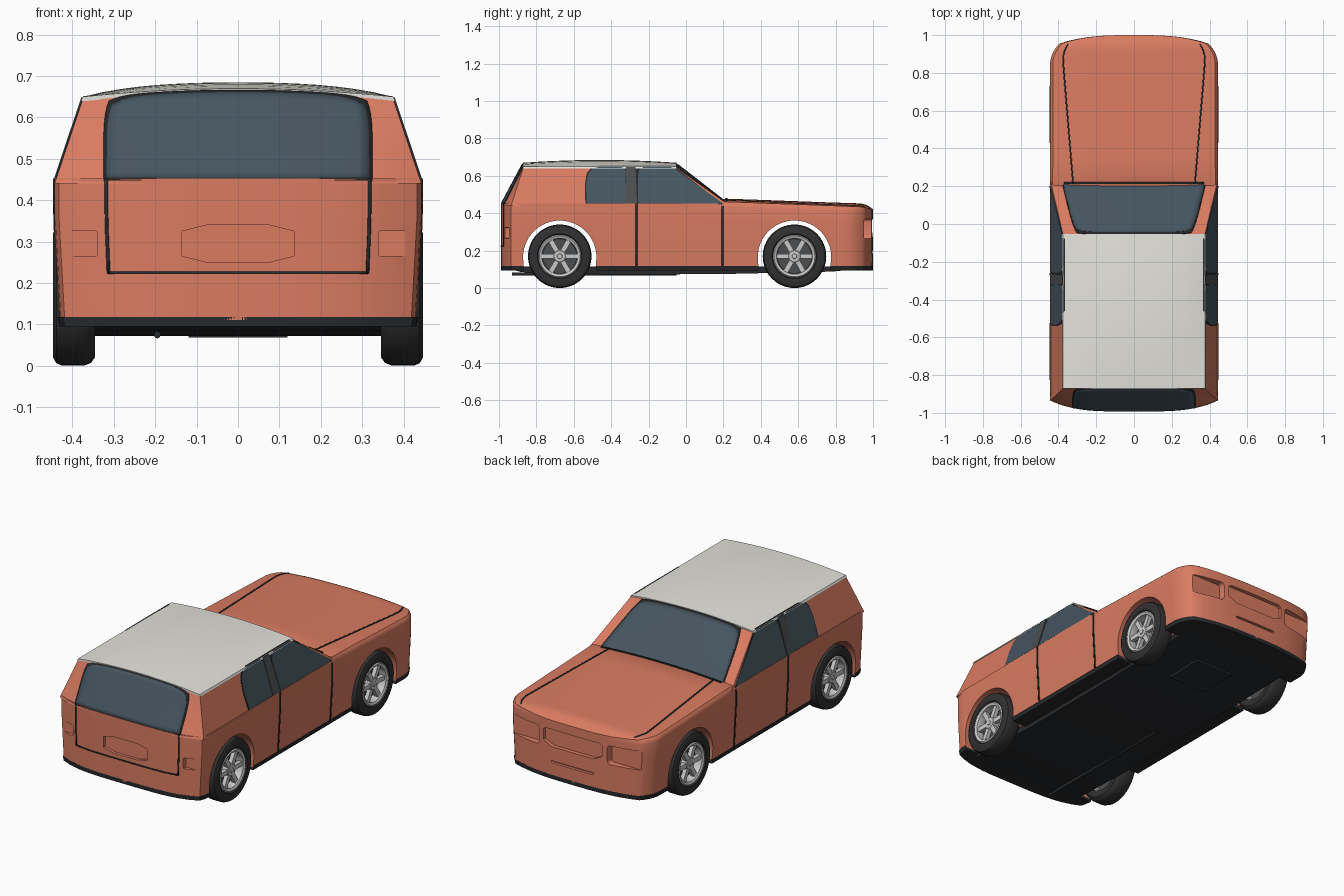
import bpy, bmesh, math
from mathutils import Matrix

if "Cube" in bpy.data.objects:
    bpy.data.objects.remove(bpy.data.objects["Cube"])

def mat(name, c):
    m = bpy.data.materials.new(name)
    m.diffuse_color = (*c, 1)
    m.use_nodes = True
    m.node_tree.nodes["Principled BSDF"].inputs["Base Color"].default_value = m.diffuse_color
    return m

PAINT = mat("paint", (0.70, 0.20, 0.12))
GLASS = mat("glass", (0.06, 0.09, 0.115))
WHITE = mat("roof_white", (0.78, 0.77, 0.72))
BLACK = mat("black", (0.02, 0.022, 0.025))
RUBBER = mat("rubber", (0.03, 0.03, 0.032))
PILLAR = mat("pillar_grey", (0.07, 0.075, 0.08))
ALLOY = mat("alloy", (0.55, 0.56, 0.56))

def finish(bm, name, m, angle=35):
    bmesh.ops.recalc_face_normals(bm, faces=bm.faces)
    me = bpy.data.meshes.new(name)
    bm.to_mesh(me)
    bm.free()
    ob = bpy.data.objects.new(name, me)
    bpy.context.collection.objects.link(ob)
    if m:
        me.materials.append(m)
    smooth(ob, angle)
    return ob

def smooth(ob, angle=35):
    bpy.ops.object.select_all(action='DESELECT')
    ob.select_set(True)
    bpy.context.view_layer.objects.active = ob
    bpy.ops.object.shade_smooth_by_angle(angle=math.radians(angle))

# closed box of grid faces, each point moved by fn(u, v, w)
def grid_box(name, us, vs, ws, fn, m):
    bm, cache = bmesh.new(), {}
    ax = (us, vs, ws)
    def vert(k):
        if k not in cache:
            cache[k] = bm.verts.new(fn(*[ax[i][k[i]] for i in range(3)]))
        return cache[k]
    for a in range(3):
        b, c = [i for i in range(3) if i != a]
        for end in (0, len(ax[a]) - 1):
            for i in range(len(ax[b]) - 1):
                for j in range(len(ax[c]) - 1):
                    q = []
                    for di, dj in ((0, 0), (1, 0), (1, 1), (0, 1)):
                        k = [0, 0, 0]
                        k[a], k[b], k[c] = end, i + di, j + dj
                        q.append(vert(tuple(k)))
                    bm.faces.new(q)
    return finish(bm, name, m)

# prism along an axis: points are (y,z) for 'x' and (x,z) for 'y'
def prism(name, pts, a, b, axis, m=None):
    bm = bmesh.new()
    put = lambda p, d: (d, p[0], p[1]) if axis == 'x' else (p[0], d, p[1])
    A = [bm.verts.new(put(p, a)) for p in pts]
    B = [bm.verts.new(put(p, b)) for p in pts]
    n = len(pts)
    bm.faces.new(A)
    bm.faces.new(B)
    for i in range(n):
        bm.faces.new((A[i], A[(i + 1) % n], B[(i + 1) % n], B[i]))
    return finish(bm, name, m)

def rrect(x0, x1, z0, z1, r, n=4):
    pts = []
    for k, (cx, cz) in enumerate(((x1-r, z1-r), (x0+r, z1-r), (x0+r, z0+r), (x1-r, z0+r))):
        for i in range(n + 1):
            t = math.pi / 2 * (k + i / n)
            pts.append((cx + r * math.cos(t), cz + r * math.sin(t)))
    return pts

def cut(ob, cutter):
    cutter.hide_render = True
    md = ob.modifiers.new("cut", 'BOOLEAN')
    md.operation, md.solver, md.object = 'DIFFERENCE', 'EXACT', cutter
    bpy.context.view_layer.objects.active = ob
    bpy.ops.object.modifier_apply(modifier=md.name)
    bpy.data.objects.remove(cutter)

def lin(a, b, n):
    return [a + (b - a) * i / n for i in range(n + 1)]

# lower body surface
def body(u, v, w, bottom=0.11, top=None):
    y = 0.01 + 0.945 * v
    hw = 0.444 * (0.97 + 0.03 * min(1, w / 0.7))
    hw -= 0.049 * max(0, (y - 0.85) / 0.105) ** 2 + 0.012 * max(0, (-y - 0.88) / 0.055) ** 2
    hood = min(1, max(0, (y - 0.16) / 0.05))
    if w > 0.92:
        hw -= 0.014 * hood * ((w - 0.92) / 0.08) ** 2
    k = max(0, (abs(v) - 0.7) / 0.3) ** 2
    yy = y + k * (0.045 * (1 - abs(u) ** 3) if v > 0 else -0.055 * (1 - u ** 4))
    zt = 0.452
    if hood > 0:
        zt = 0.452 + hood * (0.01 + 0.017 * (1 - u * u)) - 0.028 * max(0, y - 0.2) / 0.75
        zt -= 0.03 * max(0, (yy - 0.93) / 0.07) ** 2
    zt = top or zt
    return (u * hw, yy, bottom + w * (zt - bottom))

# cabin surface
def cabin(u, v, t):
    x = u * (0.4435 - 0.0685 * t)
    z = 0.44 + t * (0.205 + 0.02 * (1 - u * u))
    rear = -0.935 - 0.055 * (1 - u ** 4)
    rear += t * (-0.87 - rear)
    front = 0.235 - 0.29 * t
    return (x, rear + v * (front - rear), z)

US = lin(-1, 1, 16)
VS = [-1, -.97, -.94, -.85, -.7, -.5, -.25, 0, .16, .21, .35, .5, .65, .78, .87, .9, .93, .95, .97, .985, 1]
lower = grid_box("lower_body", US, VS, [0, .35, .7, .92, .95, .975, 1], body, PAINT)
sill = grid_box("underbody_skirt", US, VS, [0, 1], lambda u, v, w: body(u, v, w * .3, .095, .17), BLACK)
grid_box("cabin_shell", US, lin(0, 1, 6), lin(0, 1, 4), cabin, PAINT)
grid_box("roof_panel", US, lin(-1, 1, 10), [0, 1],
         lambda u, v, w: (u * (.380 - .005 * w), -.462 + .41 * v, .64 + w * (.01 + .020 * (1 - u * u) +
                          .015 * (1 - v * v) * (1 - u ** 4))), WHITE)

# wheel arches
AXLES = {"rear": -0.675, "front": 0.58}
for yc in AXLES.values():
    arch = [(yc + .196 * math.cos(t), .165 + .196 * math.sin(t)) for t in lin(-.15, math.pi + .15, 32)]
    arch = [(yc + .192, .0)] + arch + [(yc - .192, .0)]
    for ob in (lower, sill):
        cut(ob, prism("arch_cutter", arch, -.6, .6, 'x'))

# lamp, grille and plate recesses
for s in (-1, 1):
    cut(lower, prism("headlamp_cutter", [(s * x, z) for x, z in rrect(.21, .402, .265, .37, .018)], .953, 1.1, 'y'))
    cut(lower, prism("tail_lamp_cutter", [(s * x, z) for x, z in rrect(.34, .405, .265, .325, .003, 1)], -.944, -1.1, 'y'))
cut(lower, prism("grille_cutter", [(-.18, .30), (-.13, .275), (.13, .275), (.18, .30), (.18, .36), (.165, .37),
                                   (-.165, .37), (-.18, .36)], .978, 1.1, 'y'))
cut(lower, prism("slot_cutter", rrect(-.13, .13, .185, .197, .005), .985, 1.1, 'y'))
cut(lower, prism("plate_cutter", [(-.135, .265), (-.075, .25), (.075, .25), (.135, .265), (.135, .325), (.075, .34),
                                  (-.075, .34), (-.135, .325)], -.974, -1.1, 'y'))
smooth(lower, 35)
smooth(sill, 35)

# thin surface patch: fn(a, b) with a, b in 0..1
def patch(name, fn, m, na=12, nb=6):
    bm = bmesh.new()
    g = [[bm.verts.new(fn(i / na, j / nb)) for j in range(nb + 1)] for i in range(na + 1)]
    for i in range(na):
        for j in range(nb):
            bm.faces.new((g[i][j], g[i + 1][j], g[i + 1][j + 1], g[i][j + 1]))
    ob = finish(bm, name, m)
    ob.modifiers.new("thickness", 'SOLIDIFY').thickness = 0.003
    ob.modifiers["thickness"].offset = 0
    return ob

def off(p, x=0, y=0, z=0):
    return (p[0] + x, p[1] + y, p[2] + z)

# windscreen and rear window, each with a dark seal behind
def screen(name, v, half, t0, t1, dy, m, drop):
    def fn(a, b):
        u = 2 * a - 1
        t = t0 + b * (t1 - drop * abs(u) ** 10 - t0)
        x = half(t) * u * (1 - .04 * b ** 6)
        return off(cabin(x / (.4435 - .0685 * t), v, t), 0, dy, abs(dy) * .6)
    patch(name, fn, m, 24, 12)

wide = lambda t: .38 - .07 * t
screen("windscreen_seal", 1, lambda t: wide(t) + .006, .06, 1.0, .002, BLACK, .02)
screen("windscreen", 1, wide, .08, .97, .004, GLASS, .05)
screen("rear_window_seal", 0, lambda t: .325, .03, 1.0, -.002, BLACK, .06)
screen("rear_window", 0, lambda t: .317, .05, .97, -.004, GLASS, .09)

# side glazing: flat panels lying on the sloping cabin side
def side_panel(name, pts, m, lift):
    for s, tag in ((-1, "left"), (1, "right")):
        bm = bmesh.new()
        f = bm.faces.new([bm.verts.new((s * (.4435 - (z - .44) * .334 + lift), y, z)) for y, z in pts])
        r = bmesh.ops.extrude_face_region(bm, geom=[f])
        bmesh.ops.translate(bm, vec=(-s * .008, 0, 0), verts=[e for e in r["geom"] if isinstance(e, bmesh.types.BMVert)])
        finish(bm, name + "_" + tag, m)

side_panel("front_side_window", [(-.255, .455), (.19, .452), (.185, .462), (-.06, .638), (-.085, .648), (-.225, .648),
                                 (-.248, .635), (-.258, .60)], GLASS, .003)
side_panel("rear_side_window", [(-.53, .455), (-.325, .455), (-.322, .62), (-.33, .64), (-.35, .648), (-.46, .648),
                                (-.50, .64), (-.522, .615), (-.535, .55)], GLASS, .003)
side_panel("window_seal", [(-.538, .45), (.2, .447), (-.055, .643), (-.08, .652), (-.46, .652), (-.505, .645),
                           (-.53, .615), (-.541, .55)], BLACK, .001)
side_panel("b_pillar", [(-.325, .452), (-.262, .452), (-.27, .648), (-.32, .648)], PILLAR, .005)

# door, hood and tailgate seams
V = lambda y: (y - .01) / .945
for s in (-1, 1):
    for y in (-.265, .195):
        patch("door_seam", lambda a, b: off(body(s, V(y - .005 + .01 * a), b), s * .001), BLACK, 1, 12)
    patch("hood_side_seam", lambda a, b: off(body(s * (.75 + .14 * b + .018 * (a - .5)), V(.215 + .725 * b), 1), 0, 0, .001),
          BLACK, 1, 40)
    patch("tailgate_side_seam", lambda a, b: off(body(s * (.727 + .018 * a), -1, .33 + .67 * b), 0, -.001), BLACK, 1, 6)
patch("hood_rear_seam", lambda a, b: off(body((2 * a - 1) * .86, V(.212 + .01 * b), 1), 0, 0, .001), BLACK, 24, 1)
patch("tailgate_lower_seam", lambda a, b: off(body((2 * a - 1) * .74, -1, .325 + .018 * b), 0, -.001), BLACK, 24, 1)

# underside
prism("floor_pan", [(-.95, .105), (-.88, .085), (-.4, .072), (.2, .075), (.78, .088), (.95, .105), (.95, .115), (-.95, .115)],
      -.345, .345, 'x', BLACK)
prism("sump_cover", [(.44, .068), (.66, .074), (.66, .09), (.44, .09)], -.12, .12, 'x', BLACK)
prism("exhaust_pipe", [(-.195 + .008 * math.cos(t), .075 + .009 * math.sin(t)) for t in lin(0, 5.76, 11)],
      -.93, -.05, 'y', BLACK)

# wheels: lathed about the axle
def lathe(name, prof, m, s, yc, n=40, closed=True):
    bm = bmesh.new()
    rings = [[bm.verts.new((s * x, yc + r * math.cos(t), .17 + r * math.sin(t)))
              for t in (2 * math.pi * i / n for i in range(n))] for r, x in prof]
    pairs = list(zip(rings, rings[1:])) + ([(rings[-1], rings[0])] if closed else [])
    for A, B in pairs:
        for i in range(n):
            bm.faces.new((A[i], A[(i + 1) % n], B[(i + 1) % n], B[i]))
    if not closed:
        bm.faces.new(rings[0])
        bm.faces.new(rings[-1])
    return finish(bm, name, m)

for end, yc in AXLES.items():
    for s, tag in ((-1, "left"), (1, "right")):
        w = f"{end}_{tag}_"
        lathe(w + "tyre", [(.112, .352), (.15, .346), (.163, .355), (.17, .372), (.17, .425), (.164, .439), (.15, .447),
                           (.12, .445), (.112, .435)], RUBBER, s, yc)
        lathe(w + "rim", [(.115, .36), (.115, .438), (.109, .444), (.096, .438), (.092, .41), (.105, .36)], ALLOY, s, yc)
        lathe(w + "hub", [(.036, .39), (.036, .428), (.03, .433), (.014, .434), (.012, .438)], ALLOY, s, yc, 24, False)
        lathe(w + "brake_disc", [(.106, .385), (.106, .395)], PILLAR, s, yc, 32, False)
        bm = bmesh.new()
        for k in range(6):
            R = Matrix.Rotation(k * math.pi / 3 + math.pi / 6, 4, 'X')
            r = bmesh.ops.create_cube(bm, size=1, matrix=Matrix.Translation((s * .42, yc, .17)) @ R @
                                      Matrix.Translation((0, 0, .065)) @ Matrix.Diagonal((.022, .026, .075, 1)))
        finish(bm, w + "spokes", ALLOY)
